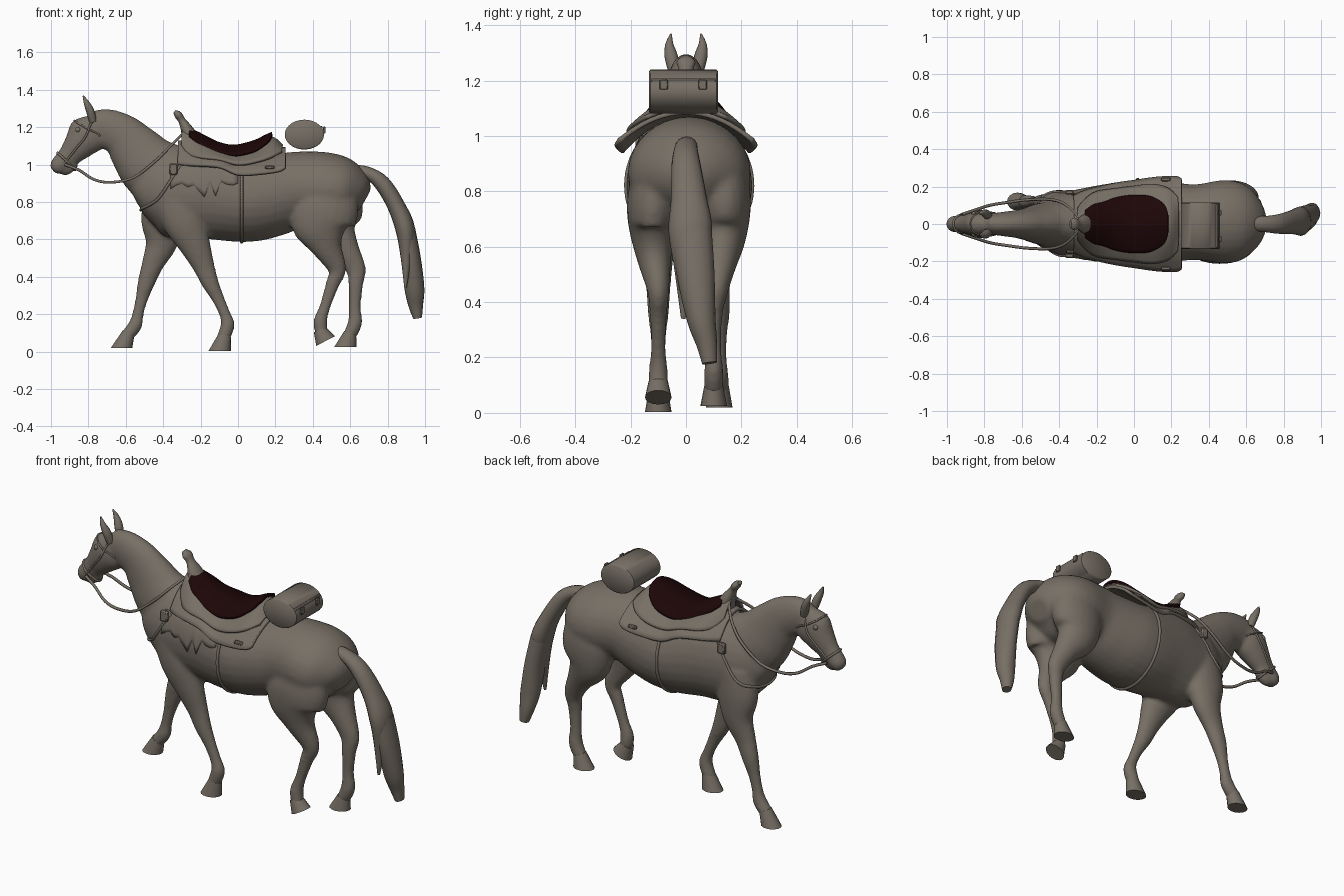
import bpy, bmesh, math
from mathutils import Vector
from mathutils.bvhtree import BVHTree


def material(name, rgb):
    m = bpy.data.materials.new(name)
    m.diffuse_color = (*rgb, 1)
    return m


COAT = material("grey_brown", (0.185, 0.16, 0.131))
SEAT = material("dark_maroon", (0.012, 0.0018, 0.0022))


def add(name, bm, mat=COAT, angle=40):
    bmesh.ops.recalc_face_normals(bm, faces=bm.faces)
    me = bpy.data.meshes.new(name)
    bm.to_mesh(me)
    bm.free()
    return finish(name, me, mat, angle)


def finish(name, me, mat, angle=40):
    me.materials.clear()
    me.materials.append(mat)
    for p in me.polygons:
        p.use_smooth = True
    me.set_sharp_from_angle(angle=math.radians(angle))
    ob = bpy.data.objects.new(name, me)
    bpy.context.collection.objects.link(ob)
    return ob


def spline(rows, sub):
    """Catmull-Rom through rows of numbers."""
    out = []
    for i in range(len(rows) - 1):
        p = [rows[max(0, min(len(rows) - 1, i + k))] for k in (-1, 0, 1, 2)]
        for s in range(sub):
            t = s / sub
            out.append([0.5 * (2 * b + (c - a) * t + (2 * a - 5 * b + 4 * c - d) * t * t
                               + (3 * b - a - 3 * c + d) * t ** 3) for a, b, c, d in zip(*p)])
    return out + [list(rows[-1])]


def tube(bm, rows, sub=4, n=20):
    """Loft of ellipses: x, y, z, half thickness in profile, half width across."""
    rows = spline(rows, sub)
    rings = []
    for i, r in enumerate(rows):
        a, b = rows[max(0, i - 1)], rows[min(len(rows) - 1, i + 1)]
        t = (Vector(b[:3]) - Vector(a[:3])).normalized()
        up = Vector((0, 1, 0)) if abs(t.y) < 0.9 else Vector((0, 0, 1))
        side = (up - up.dot(t) * t).normalized()
        nor = side.cross(t)
        rings.append([bm.verts.new(Vector(r[:3]) + nor * r[3] * math.cos(k * math.tau / n)
                                   + side * r[4] * math.sin(k * math.tau / n)) for k in range(n)])
    for p, q in zip(rings, rings[1:]):
        for k in range(n):
            bm.faces.new((p[k], p[(k + 1) % n], q[(k + 1) % n], q[k]))
    bm.faces.new(rings[0])
    bm.faces.new(rings[-1])


def part(name, rows, sub=4, n=16, angle=50):
    bm = bmesh.new()
    tube(bm, rows, sub, n)
    return add(name, bm, COAT, angle)


# Body: torso, neck, head and legs fused into one skin
bm = bmesh.new()
tube(bm, [(-.56, 0, .84, .05, .05), (-.525, 0, .85, .12, .105), (-.42, 0, .86, .22, .16),
          (-.3, 0, .85, .25, .185), (-.15, .005, .85, .25, .208), (.05, .012, .82, .235, .228),
          (.2, .01, .84, .22, .215), (.33, .01, .87, .2, .202), (.47, .012, .87, .195, .222),
          (.57, .012, .85, .178, .208), (.64, .01, .83, .13, .15), (.68, .01, .81, .06, .07)], n=28)
tube(bm, [(-.3, 0, .88, .2, .14), (-.46, 0, .98, .175, .12), (-.55, 0, 1.08, .145, .092),
          (-.62, 0, 1.155, .118, .076), (-.71, 0, 1.195, .105, .064), (-.78, 0, 1.2, .085, .055)])
tube(bm, [(-.75, 0, 1.225, .06, .045), (-.8, 0, 1.165, .108, .07), (-.85, 0, 1.105, .086, .066),
          (-.9, 0, 1.05, .063, .05), (-.94, 0, 1.01, .054, .045), (-.968, 0, .985, .046, .044),
          (-.988, 0, .966, .024, .028)])
tube(bm, [(-.87, 0, 1.01, .03, .03), (-.915, 0, .968, .026, .03), (-.94, 0, .95, .012, .016)])
front_near = [(-.34, -.09, .85, .13, .085), (-.29, -.105, .7, .115, .078), (-.235, -.105, .58, .087, .062),
              (-.185, -.1, .46, .06, .045), (-.15, -.1, .37, .047, .039), (-.105, -.1, .28, .034, .029),
              (-.07, -.1, .2, .031, .027), (-.055, -.1, .14, .038, .034), (-.085, -.1, .06, .035, .035)]
front_far = [(-.38, .09, .84, .12, .085), (-.4, .105, .7, .12, .078), (-.41, .115, .58, .087, .062),
             (-.455, .115, .47, .06, .045), (-.49, .12, .37, .047, .039), (-.515, .12, .28, .034, .029),
             (-.535, .12, .2, .031, .027), (-.55, .12, .14, .038, .034), (-.6, .12, .075, .035, .035)]
hind_near = [(.48, -.1, .88, .155, .09), (.465, -.118, .76, .18, .095), (.445, -.122, .67, .16, .085),
             (.475, -.115, .56, .085, .063), (.53, -.1, .44, .049, .04), (.505, -.1, .36, .037, .032),
             (.465, -.1, .24, .03, .027), (.44, -.1, .16, .037, .034), (.45, -.1, .085, .034, .035)]
hind_far = [(.52, .12, .88, .135, .1), (.515, .138, .76, .155, .097), (.515, .136, .65, .122, .085),
            (.58, .122, .54, .072, .062), (.63, .11, .44, .054, .042), (.63, .1, .36, .04, .033),
            (.625, .1, .24, .032, .028), (.625, .1, .15, .039, .035), (.59, .1, .075, .035, .035)]
for leg in (front_near, front_far, hind_near, hind_far):
    tube(bm, leg)
raw = add("body_source", bm)
m = raw.modifiers.new("fuse", 'REMESH')
m.mode, m.voxel_size = 'VOXEL', 0.011
m = raw.modifiers.new("soften", 'SMOOTH')
m.factor, m.iterations = 0.5, 9
skin = bpy.data.meshes.new_from_object(raw.evaluated_get(bpy.context.evaluated_depsgraph_get()))
bpy.data.objects.remove(raw)
skin.name = "body"
body = finish("body", skin, COAT, 180)
tree = BVHTree.FromPolygons([v.co for v in skin.vertices], [p.vertices[:] for p in skin.polygons])

# Hooves
for name, y, top, sole in (("front_near", -.1, (-.07, .088), (-.098, .003)),
                           ("front_far", .12, (-.585, .1), (-.622, .02)),
                           ("hind_near", -.1, (.436, .118), (.468, .056)),
                           ("hind_far", .1, (.6, .098), (.574, .025))):
    hoof = part(name + "_hoof", [(top[0], y, top[1], .034, .034), (sole[0], y, sole[1], .056, .048)], 1)
    if name != "hind_near":
        for v in hoof.data.vertices:  # level the sole, stretch the toe
            if v.index >= 16:
                v.co.x = sole[0] + (v.co.x - sole[0]) * 1.12
                v.co.z = sole[1]

# Ears, eyes, tail
for s in (-1, 1):
    part("ear", [(-.775, s * .042, 1.23, .02, .02), (-.79, s * .053, 1.285, .022, .024),
                 (-.81, s * .06, 1.33, .015, .015), (-.828, s * .054, 1.368, .003, .003)], n=12)
    bm = bmesh.new()
    bmesh.ops.create_uvsphere(bm, u_segments=12, v_segments=8, radius=.015)
    bmesh.ops.translate(bm, vec=(-.855, s * .052, 1.185), verts=bm.verts)
    add("eye", bm, COAT, 180)
part("tail_upper", [(.61, .005, .96, .04, .04), (.69, 0, .955, .034, .042), (.77, 0, .9, .043, .052),
                    (.845, .01, .78, .047, .064), (.895, .015, .65, .052, .078), (.9, .0, .5, .03, .04),
                    (.895, -.01, .34, .006, .008)])
part("tail_lower", [(.895, .02, .655, .052, .073), (.925, .035, .5, .052, .068), (.943, .055, .34, .053, .052),
                    (.95, .075, .25, .04, .038), (.96, .085, .18, .024, .027)])


def drape(name, rows, thick, mat, power):
    """Sheet over the back: x, half width, ridge height, edge height."""
    rows, n = spline(rows, 5), 24
    bm = bmesh.new()
    grid = []
    for x, w, zt, ze in rows:
        ss = [2 * k / n - 1 for k in range(n + 1)]
        grid.append([bm.verts.new((x, s * w, zt - (zt - ze) * abs(s) ** power)) for s in ss])
    for p, q in zip(grid, grid[1:]):
        for k in range(n):
            bm.faces.new((p[k], q[k], q[k + 1], p[k + 1]))
    ob = add(name, bm, mat)
    sol = ob.modifiers.new("thickness", 'SOLIDIFY')
    sol.thickness, sol.offset = thick, 0


# Saddle
drape("saddle_blanket", [(-.32, .15, 1.12, 1.0), (-.25, .18, 1.115, .995), (-.1, .215, 1.085, .985),
                         (0, .23, 1.075, .945), (.12, .247, 1.08, .95), (.22, .252, 1.085, .965),
                         (.255, .24, 1.085, .985)], .016, COAT, 2.0)
drape("saddle_skirt", [(-.3, .08, 1.185, 1.1), (-.26, .13, 1.175, 1.05), (-.2, .17, 1.145, 1.035),
                       (-.1, .187, 1.1, 1.025), (0, .2, 1.082, 1.0), (.1, .21, 1.1, 1.015),
                       (.18, .19, 1.14, 1.04), (.235, .14, 1.1, 1.07)], .016, COAT, 1.8)
drape("seat", [(-.262, .07, 1.19, 1.155), (-.22, .1, 1.17, 1.12), (-.16, .115, 1.14, 1.085),
               (-.1, .138, 1.112, 1.064), (-.02, .151, 1.098, 1.05), (.08, .148, 1.12, 1.07),
               (.145, .118, 1.15, 1.11), (.172, .085, 1.163, 1.135), (.183, .045, 1.165, 1.155)],
      .016, SEAT, 1.7)
part("saddle_horn", [(-.25, 0, 1.13, .05, .06), (-.275, 0, 1.19, .032, .045), (-.3, 0, 1.235, .02, .026),
                     (-.32, 0, 1.265, .021, .034), (-.34, 0, 1.283, .01, .018)])

# Bedroll with a rear flap seam and buckles
part("bedroll", [(.355, y, 1.16, rx, rx * .76) for y, rx in
                 ((-.134, .096), (-.128, .105), (.11, .105), (.116, .096))], 1, 28)


def box(name, loc, size):
    bm = bmesh.new()
    bmesh.ops.create_cube(bm, size=1)
    bmesh.ops.scale(bm, vec=size, verts=bm.verts)
    bmesh.ops.translate(bm, vec=loc, verts=bm.verts)
    bmesh.ops.bevel(bm, geom=bm.edges[:], offset=min(size) * .25, segments=1, affect='EDGES')
    add(name, bm)


box("bedroll_flap", (.423, -.009, 1.197), (.055, .236, .02))
for y in (-.08, .06):
    box("bedroll_buckle", (.461, y, 1.185), (.012, .03, .036))


# Straps that hug the skin, and free-hanging reins
def strap(name, pts, r, wrap=True):
    rows = spline(list(pts), 6)
    if wrap:
        hits = [tree.find_nearest(Vector(p)) for p in rows]
        rows = [h[0] + h[1] * r * .2 for h in hits]
    cu = bpy.data.curves.new(name, 'CURVE')
    cu.dimensions, cu.bevel_depth, cu.bevel_resolution = '3D', r, 1
    cu.use_fill_caps = True
    sp = cu.splines.new('POLY')
    sp.points.add(len(rows) - 1)
    for p, c in zip(sp.points, rows):
        p.co = (*c, 1)
    cu.materials.append(COAT)
    bpy.context.collection.objects.link(bpy.data.objects.new(name, cu))


def ring(c, axis, r):
    n = Vector(axis).normalized().cross(Vector((0, 1, 0)))
    return [Vector(c) + r * (math.cos(a) * n + math.sin(a) * Vector((0, 1, 0)))
            for a in (k * math.tau / 16 for k in range(17))]


strap("girth", ring((.02, .01, .82), (1, 0, 0), .23), .009)
strap("noseband", ring((-.925, 0, 1.025), (-.68, 0, -.73), .06), .007)
strap("browband", ring((-.81, 0, 1.2), (-.5, 0, -.85), .08), .005)
for s in (-1, 1):
    strap("cheek_strap", [(-.775, s * .07, 1.27), (-.81, s * .08, 1.16), (-.87, s * .07, 1.08),
                          (-.925, s * .06, 1.01)], .006)
    strap("breast_strap", [(-.3, s * .2, 1.06), (-.36, s * .2, .93), (-.44, s * .17, .81),
                           (-.52, s * .06, .76), (-.53, 0, .75)], .008)
    strap("rein", [(-.925, s * .05, 1.0), (-.85, s * .075, .97), (-.77, s * .1, .92), (-.68, s * .115, .905),
                   (-.56, s * .13, .93), (-.44, s * .13, 1.02), (-.36, s * .1, 1.1), (-.29, s * .03, 1.17)],
          .008, False)
    box("strap_buckle", (-.345, s * .17, .975), (.045, .024, .06))
    box("blanket_buckle", (.17, s * .238, .985), (.05, .02, .018))

# Ragged fringe lying on the near side below the blanket
bm = bmesh.new()
grid = []
tips = [.87, .89, .9, .88, .89, .86, .825, .9, .83, .91, .895, .89, .9]
for k, low in enumerate(tips):
    x = -.36 + k * .03
    col = []
    for j in range(6):
        z = 1.0 + (low - 1.0) * j / 5
        hit = tree.ray_cast(Vector((x, -.6, z)), Vector((0, 1, 0)))[0]
        col.append(bm.verts.new((x, (hit.y if hit else -.15) - .005, z)))
    grid.append(col)
for p, q in zip(grid, grid[1:]):
    for j in range(5):
        bm.faces.new((p[j], q[j], q[j + 1], p[j + 1]))
add("fringe", bm).modifiers.new("thickness", 'SOLIDIFY').thickness = .004
